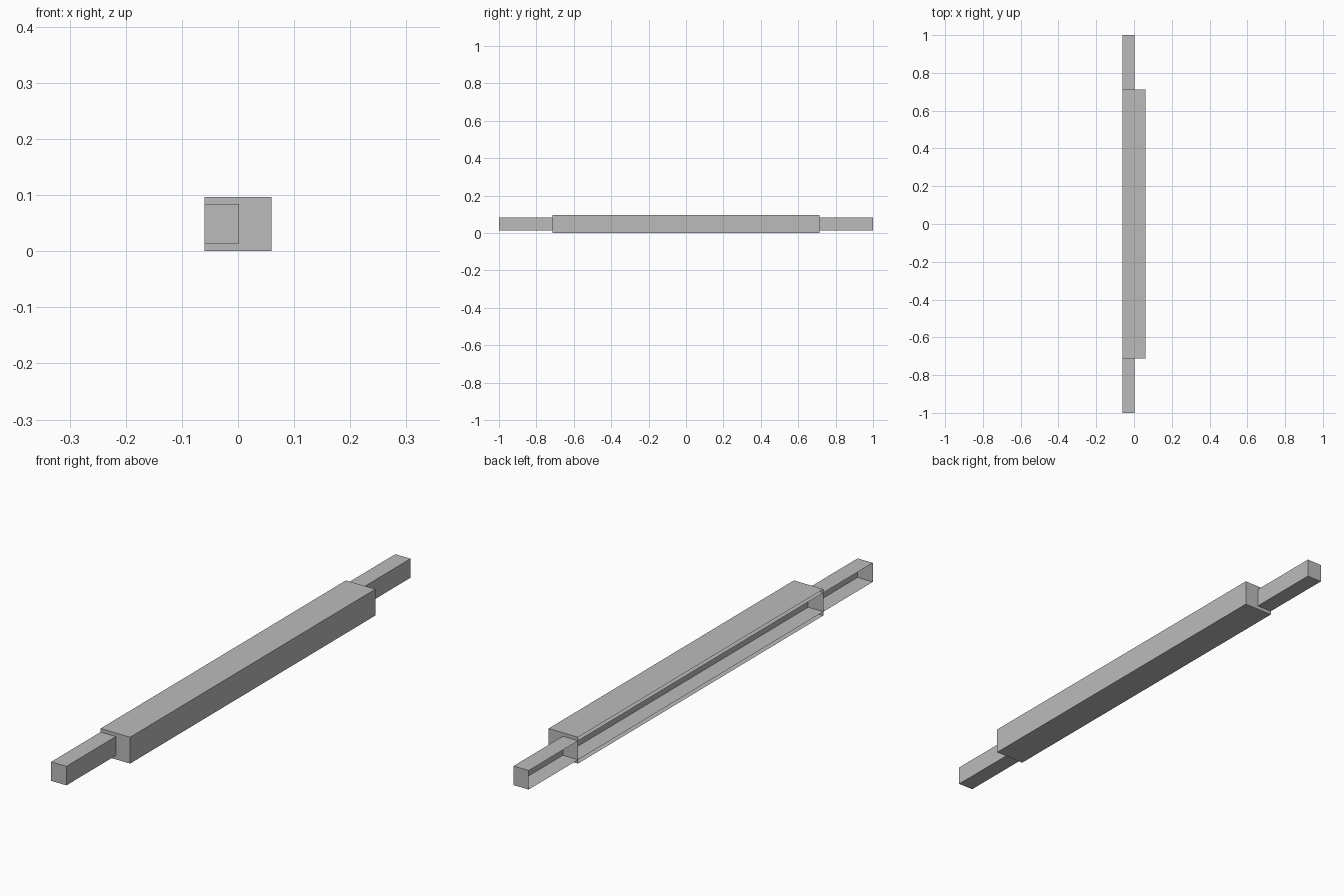
import bpy
import bmesh
from mathutils import Vector

# Remove the default cube
default = bpy.data.objects.get("Cube")
if default:
    bpy.data.objects.remove(default, do_unlink=True)

# Single plain grey
GREY = (0.5, 0.5, 0.5, 1.0)
grey = bpy.data.materials.new("plain_grey")
grey.use_nodes = True
grey.diffuse_color = GREY
grey.node_tree.nodes["Principled BSDF"].inputs["Base Color"].default_value = GREY


def open_box(name, low, high):
    """Thin box shell whose -x side is left open."""
    low, high = Vector(low), Vector(high)
    bm = bmesh.new()
    bmesh.ops.create_cube(bm, size=1)
    bmesh.ops.scale(bm, vec=high - low, verts=bm.verts)
    bmesh.ops.translate(bm, vec=(low + high) / 2, verts=bm.verts)
    bm.normal_update()
    open_side = [f for f in bm.faces if f.normal.x < -0.9]
    bmesh.ops.delete(bm, geom=open_side, context="FACES")
    mesh = bpy.data.meshes.new(name)
    bm.to_mesh(mesh)
    bm.free()
    mesh.materials.append(grey)
    obj = bpy.data.objects.new(name, mesh)
    bpy.context.collection.objects.link(obj)
    return obj


# Wide outer sleeve
open_box("outer_sleeve", (-0.06, -0.713, 0), (0.06, 0.713, 0.097))

# Slim bar running through the sleeve and out of both ends
open_box("inner_bar", (-0.06, -1, 0.014), (0.002, 1, 0.084))
